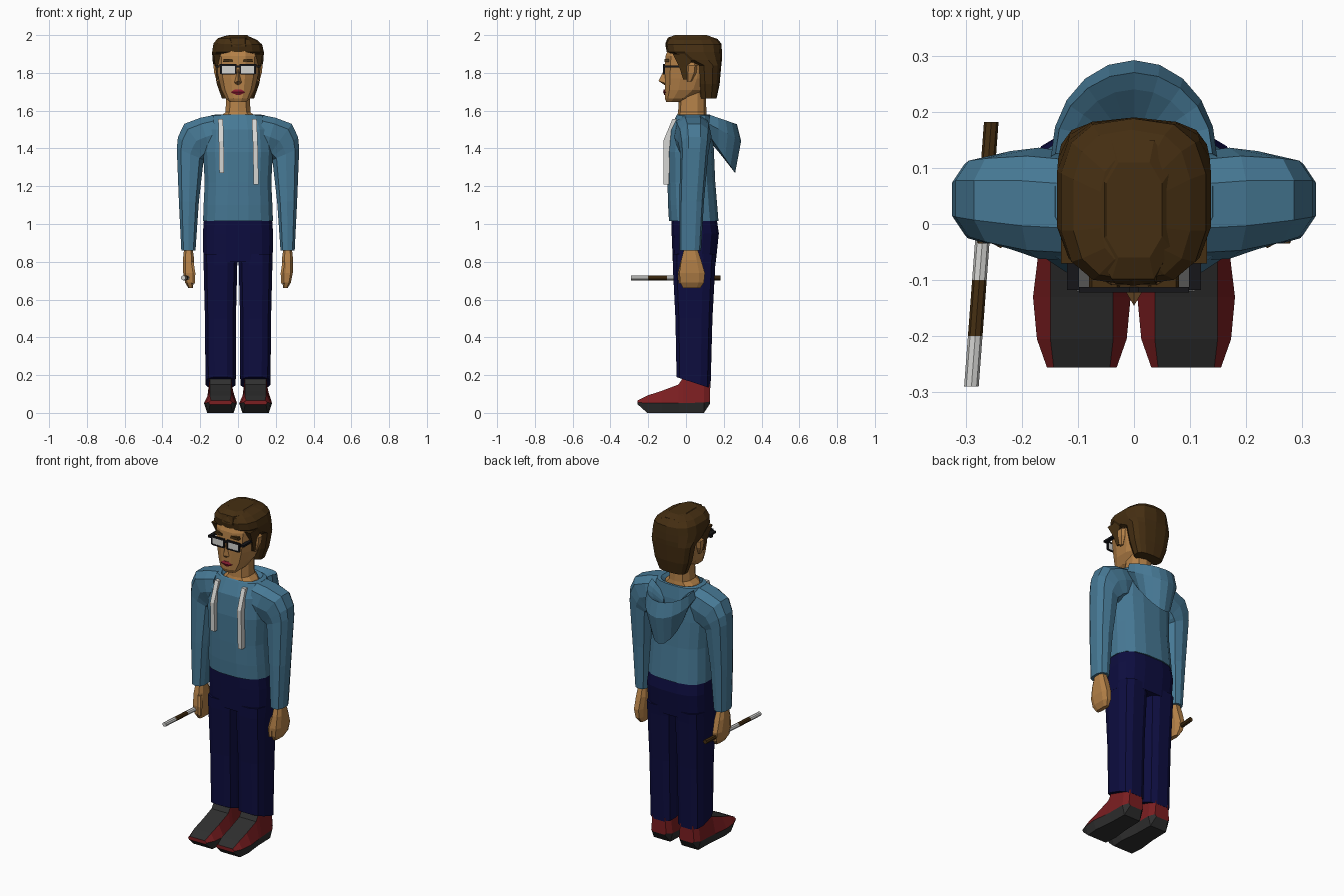
import bpy, bmesh, math

def mat(name, r, g, b):
    m = bpy.data.materials.new(name)
    m.diffuse_color = (r, g, b, 1)
    return m

SKIN = mat("skin", .46, .22, .065)
HAIR = mat("brown", .06, .028, .006)
BLUE = mat("hoodie_blue", .062, .19, .30)
NAVY = mat("navy", .004, .004, .05)
RED = mat("shoe_red", .2, .013, .015)
DARK = mat("dark_grey", .028, .028, .028)
WHITE = mat("off_white", .66, .66, .64)
LIPS = mat("lip_red", .26, .012, .03)
BLACK = mat("black", .008, .008, .01)

def make(name, verts, faces, mats, rule=None):
    me = bpy.data.meshes.new(name)
    me.from_pydata(verts, [], faces)
    for m in mats:
        me.materials.append(m)
    if rule:
        for p in me.polygons:
            p.material_index = rule(p.index)
    bm = bmesh.new()
    bm.from_mesh(me)
    bmesh.ops.recalc_face_normals(bm, faces=bm.faces)
    bm.to_mesh(me)
    bm.free()
    ob = bpy.data.objects.new(name, me)
    bpy.context.collection.objects.link(ob)
    return ob

def skin_faces(rows, n):
    f = [(i*n+j, i*n+(j+1) % n, (i+1)*n+(j+1) % n, (i+1)*n+j)
         for i in range(rows-1) for j in range(n)]
    return f + [tuple(range(n)), tuple(range((rows-1)*n, rows*n))]

def loft(name, rings, m, n=12, e=2.6, s=1):
    """Rings (xa, za, xb, zb, y0, y1): cross-sections spanning two xz points and a depth."""
    ang = [2*math.pi*(j+.5)/n for j in range(n)]
    sup = lambda v: math.copysign(abs(v)**(2/e), v)
    cs = [(sup(math.cos(a)), sup(math.sin(a))) for a in ang]
    mx, my = max(c[0] for c in cs), max(c[1] for c in cs)
    verts = []
    for xa, za, xb, zb, y0, y1 in rings:
        for c, d in cs:
            u, v = (1 + c/mx)/2, (1 + d/my)/2
            verts.append((s*(xb+(xa-xb)*u), y0+(y1-y0)*v, zb+(za-zb)*u))
    return make(name, verts, skin_faces(len(rings), n), [m])

def sym(z, r, y0, y1):
    return (r, z, -r, z, y0, y1)

def flat(z, xa, xb, y0, y1):
    return (xa, z, xb, z, y0, y1)

def box(name, x0, x1, y0, y1, z0, z1, m):
    return loft(name, [flat(z0, x0, x1, y0, y1), flat(z1, x0, x1, y0, y1)], m, 4)

# Hoodie body with a dipped collar
loft("hoodie_body", [sym(1.015, .185, -.09, .172), sym(1.1, .182, -.095, .165),
     sym(1.22, .176, -.098, .155), sym(1.38, .185, -.1, .148), sym(1.5, .175, -.088, .142),
     sym(1.575, .14, -.05, .13), sym(1.58, .115, -.045, .125), sym(1.56, .098, -.052, .11)],
     BLUE, 16, 2.7)

# Trousers
loft("trouser_hips", [sym(.80, .183, -.07, .158), sym(.95, .186, -.076, .174),
     sym(1.03, .18, -.078, .162)], NAVY, 16, 3)

# Shoe stations: y, sole z, sole half-width, welt half-width, welt z, top half-width, top z
SHOE = [(-.256, .045, .055, .062, .055, .05, .066), (-.205, 0, .064, .08, .052, .056, .092),
        (-.13, 0, .07, .087, .052, .056, .116), (-.04, 0, .06, .076, .052, .056, .15),
        (-.015, 0, .058, .074, .052, .056, .188), (.095, 0, .055, .07, .055, .055, .175),
        (.128, .05, .04, .05, .06, .042, .15)]

for s, side in ((1, "left"), (-1, "right")):
    # Sleeve, bending over into the shoulder
    loft(side + "_sleeve", [flat(.86, .30, .225, -.035, .08), flat(1.12, .313, .207, -.035, .095),
         (.324, 1.40, .182, 1.34, -.03, .118), (.318, 1.46, .165, 1.345, -.035, .125),
         (.285, 1.53, .155, 1.35, -.045, .13), (.20, 1.562, .14, 1.36, -.062, .136),
         (.13, 1.576, .11, 1.38, -.065, .13)], BLUE, 10, 2.6, s)
    # Hand and thumb
    loft(side + "_hand", [flat(.87, .285, .24, -.01, .06), flat(.81, .292, .232, -.025, .08),
         flat(.74, .29, .236, -.035, .1), flat(.69, .28, .236, -.03, .095),
         flat(.66, .262, .238, -.015, .075)], SKIN, 8, 3, s)
    loft(side + "_thumb", [flat(.80, .26, .235, -.03, .0), flat(.74, .25, .226, -.043, -.01),
         flat(.685, .247, .228, -.04, -.015)], SKIN, 6, 2.5, s)
    # Trouser leg, hem lower at the back
    leg = loft(side + "_trouser_leg", [flat(.16, .172, .012, -.05, .13),
               flat(.5, .175, .011, -.056, .14), flat(.78, .182, .004, -.07, .155),
               flat(.84, .183, 0, -.07, .16)], NAVY, 12, 3, s)
    for v in leg.data.vertices[:12]:
        v.co.z -= .33 * (v.co.y - .04)
    # Shoe: dark sole and tongue, red sides and heel
    verts = []
    for y, zb, wb, wm, zm, wt, zt in SHOE:
        verts += [(s*.093 + x, y, z) for x, z in ((-wb, zb), (wb, zb), (wm, zm),
                                                  (wt, zt), (-wt, zt), (-wm, zm))]
    def shoe_rule(i):
        row, col = divmod(i, 6)
        if i >= 36:
            return 1
        return 0 if col in (0, 1, 5) or (col == 3 and row < 4) else 1
    make(side + "_shoe", verts, skin_faces(len(SHOE), 6), [DARK, RED], shoe_rule)
    # Ear and sideburn
    loft(side + "_ear", [flat(1.755, .112, .095, .005, .03), flat(1.8, .126, .095, 0, .055),
         flat(1.84, .13, .095, 0, .06), flat(1.855, .115, .095, .01, .05)], SKIN, 6, 2.5, s)
    loft(side + "_sideburn", [flat(1.765, .112, .08, -.015, .005), flat(1.83, .12, .08, -.035, .005),
         flat(1.9, .13, .08, -.07, .06)], HAIR, 4, 3, s)
    # Eyebrow
    loft(side + "_eyebrow", [flat(1.858, .08, .025, -.113, -.09), flat(1.874, .075, .03, -.113, -.09)],
         HAIR, 4, 3, s)
    # Glasses: lens, rims and temple arm
    xs = lambda a, b: (min(s*a, s*b), max(s*a, s*b))
    box(side + "_lens", *xs(.014, .088), -.119, -.113, 1.797, 1.838, WHITE)
    box(side + "_rim_top", *xs(.008, .098), -.122, -.112, 1.836, 1.846, BLACK)
    box(side + "_rim_bottom", *xs(.012, .088), -.122, -.112, 1.791, 1.798, BLACK)
    box(side + "_rim_inner", *xs(.008, .015), -.122, -.112, 1.794, 1.84, BLACK)
    box(side + "_rim_outer", *xs(.086, .094), -.122, -.112, 1.794, 1.84, BLACK)
    box(side + "_temple_arm", *xs(.098, .119), -.118, .02, 1.828, 1.84, BLACK)

box("glasses_bridge", -.012, .012, -.122, -.112, 1.828, 1.838, BLACK)

# Hood hanging behind the neck: a closed profile swept round a half circle
PROFILE = [(.112, .13, .11, 1.56, .05), (.14, .125, .145, 1.578, .05), (.148, .12, .172, 1.53, .09),
           (.105, .13, .13, 1.46, .19), (.03, .14, .05, 1.42, .06), (.05, .13, .05, 1.5, .04)]
verts = []
for k in range(11):
    c, d = math.cos(math.pi*k/10), math.sin(math.pi*k/10)
    verts += [(a*c, y + b*d, z - drop*d) for a, y, b, z, drop in PROFILE]
make("hood", verts, skin_faces(11, 6), [BLUE])

# Drawstrings
for name, x, dx, low in (("right_drawstring", -.092, .006, 1.27), ("left_drawstring", .086, .01, 1.21)):
    w = .013
    loft(name, [flat(low, x+dx+w, x+dx-w, -.12, -.09), flat(1.44, x+dx/2+w, x+dx/2-w, -.12, -.085),
         flat(1.555, x+w, x-w, -.072, -.045)], WHITE, 4)

# Neck and head
loft("neck", [sym(1.54, .105, -.058, .115), sym(1.57, .092, -.048, .11),
     sym(1.592, .066, -.042, .108), sym(1.70, .062, -.035, .105)], SKIN, 10, 2.4)
loft("head", [sym(1.645, .042, -.104, -.03), sym(1.665, .065, -.112, .03), sym(1.71, .088, -.112, .11),
     sym(1.77, .103, -.112, .14), sym(1.83, .112, -.112, .15), sym(1.89, .114, -.108, .15),
     sym(1.95, .1, -.085, .14)], SKIN, 12, 2.5)
make("nose", [(0, -.108, 1.83), (.023, -.106, 1.745), (-.023, -.106, 1.745), (0, -.146, 1.757),
     (0, -.112, 1.735)], [(0, 1, 3), (0, 3, 2), (1, 4, 3), (2, 3, 4), (0, 2, 4, 1)], [SKIN])
loft("lips", [sym(1.683, .016, -.115, -.09), sym(1.698, .038, -.121, -.09),
     sym(1.713, .016, -.118, -.09)], LIPS, 6, 2.5)

# Hair: long at the back, covering the crown, with a lower right-hand parting
loft("hair", [sym(1.665, .085, .075, .162), sym(1.74, .112, .062, .178), sym(1.84, .13, .05, .187),
     sym(1.868, .135, -.03, .19), sym(1.91, .137, -.102, .19), (.128, 1.95, -.13, 1.955, -.11, .188),
     (.1, 1.975, -.108, 1.983, -.1, .168), (.055, 1.994, -.06, 1.998, -.07, .12)], HAIR, 14, 2.8)
loft("hair_ridge", [flat(1.94, .068, -.06, -.108, .15), flat(1.985, .066, -.07, -.098, .15),
     flat(2.0, .05, -.05, -.06, .11)], HAIR, 8, 3)

# Banded baton held in the right hand
def point(y):
    return -.268 + (y + .0) * .075
bands = [(-.29, -.2, WHITE), (-.2, -.1, HAIR), (-.1, 0, WHITE), (0, .182, HAIR)]
for k, (y0, y1, m) in enumerate(bands):
    ring = [(math.cos(a)*.013, math.sin(a)*.013) for a in (i*math.pi/4 for i in range(8))]
    verts = [(point(y) + c, y, .715 + d) for y in (y0, y1) for c, d in ring]
    make("baton_band_%d" % (k+1), verts, skin_faces(2, 8), [m])
